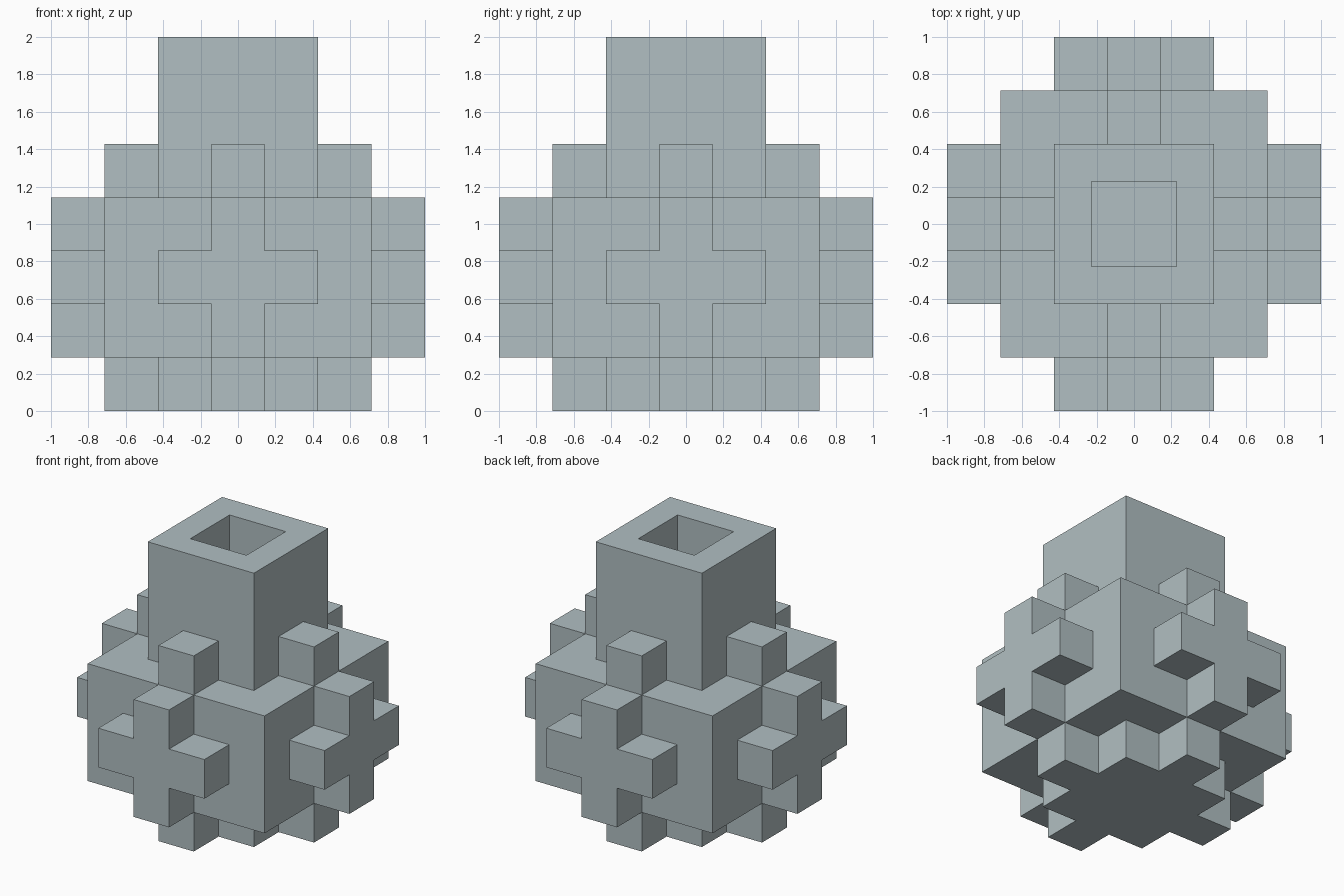
import bpy
import bmesh
from math import pi
from mathutils import Matrix, Vector

U = 2 / 7  # one block

if "Cube" in bpy.data.objects:
    bpy.data.objects.remove(bpy.data.objects["Cube"])

stone = bpy.data.materials.new("grey_stone")
stone.use_nodes = True
colour = (0.44, 0.52, 0.54, 1)
stone.diffuse_color = colour
stone.node_tree.nodes["Principled BSDF"].inputs["Base Color"].default_value = colour


def finish(name, bm, matrix=Matrix()):
    """Turn block-unit geometry into a flat shaded object."""
    bm.transform(Matrix.Scale(U, 4) @ matrix)
    bmesh.ops.recalc_face_normals(bm, faces=bm.faces)
    mesh = bpy.data.meshes.new(name)
    bm.to_mesh(mesh)
    bm.free()
    mesh.materials.append(stone)
    obj = bpy.data.objects.new(name, mesh)
    bpy.context.collection.objects.link(obj)
    return obj


def box(size, centre):
    bm = bmesh.new()
    bmesh.ops.create_cube(bm, size=1)
    bm.transform(Matrix.Translation(centre) @ Matrix.Diagonal((*size, 1)))
    return bm


def slab(quarter):
    """Four-fold symmetric outline, one block thick."""
    bm = bmesh.new()
    verts = []
    for k in range(4):
        turn = Matrix.Rotation(k * pi / 2, 3, "Z")
        verts += [bm.verts.new(turn @ Vector((x, y, 0))) for x, y in quarter]
    face = bm.faces.new(verts)
    top = bmesh.ops.extrude_face_region(bm, geom=[face])["geom"]
    moved = [v for v in top if isinstance(v, bmesh.types.BMVert)]
    bmesh.ops.translate(bm, verts=moved, vec=(0, 0, 1))
    return bm


# Wide body and stepped foot
finish("body", box((5, 5, 3), (0, 0, 2.5)))
finish("foot", slab([(2.5, -.5), (2.5, .5), (1.5, .5), (1.5, 1.5), (.5, 1.5)]))

# Tower with a square shaft through it
bm = box((3, 3, 3), (0, 0, 5.5))
caps = [f for f in bm.faces if abs(f.normal.z) > 0.5]
bmesh.ops.inset_individual(bm, faces=caps, thickness=1)
rims = [e for f in caps for e in f.edges]
bmesh.ops.delete(bm, geom=caps, context="FACES_ONLY")
bmesh.ops.bridge_loops(bm, edges=rims)
finish("tower", bm)

# A raised cross and a shoulder block on every side
for k, side in enumerate(("front", "left", "back", "right")):
    turn = Matrix.Rotation(k * pi / 2, 4, "Z")
    stand = Matrix.Translation((0, -2.5, 2.5)) @ Matrix.Rotation(pi / 2, 4, "X")
    finish(side + "_cross", slab([(1.5, -.5), (1.5, .5), (.5, .5)]), turn @ stand)
    finish(side + "_shoulder", box((1, 1, 1), (0, -2, 4.5)), turn)
